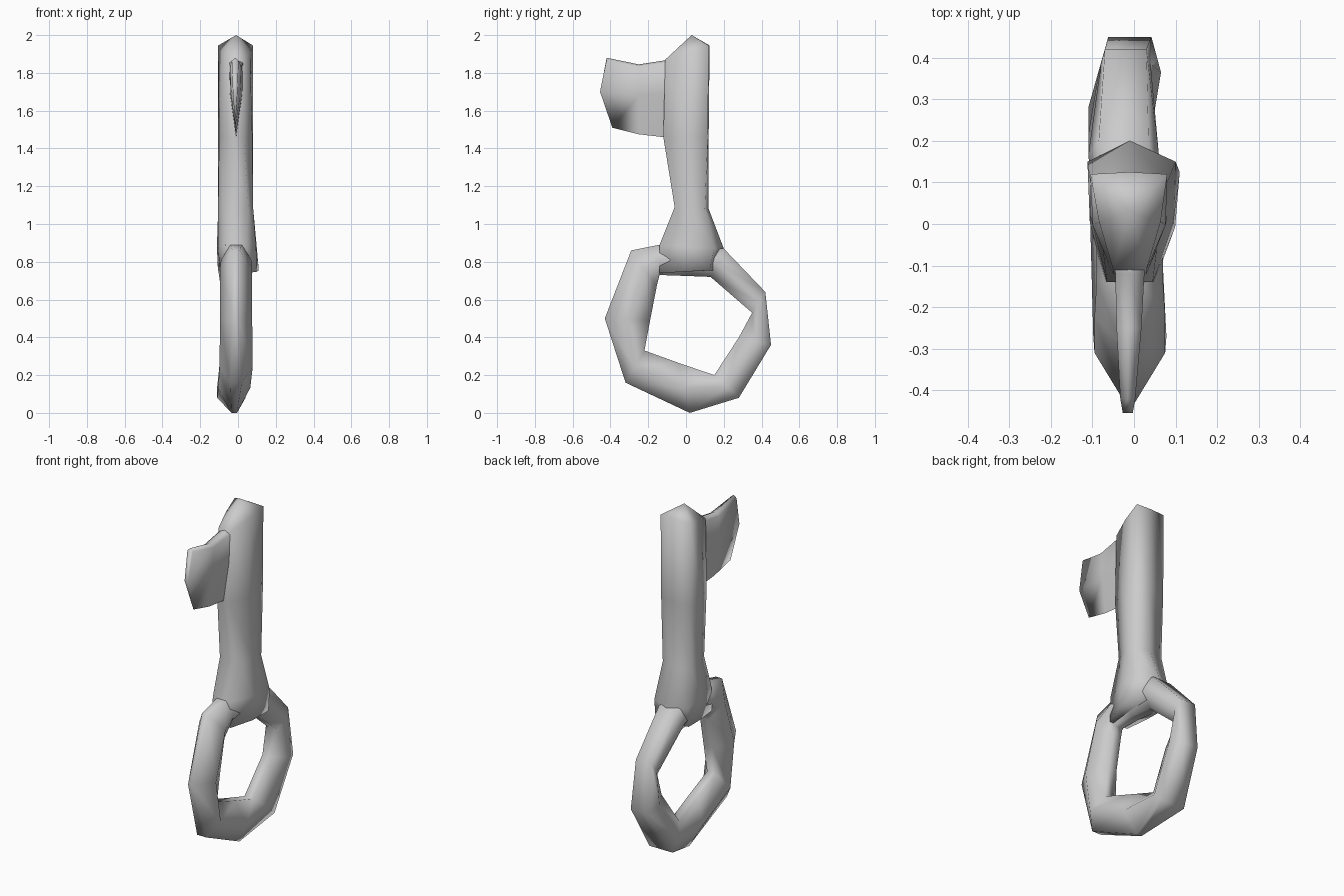
import bpy, bmesh

if "Cube" in bpy.data.objects:
    bpy.data.objects.remove(bpy.data.objects["Cube"])


def loft(name, sections, closed=False, apex=None):
    """Skin a list of equal-length point rings; optional loop closure or pointed cap."""
    bm = bmesh.new()
    rings = [[bm.verts.new(p) for p in s] for s in sections]
    n = len(rings[0])
    pairs = list(zip(rings, rings[1:]))
    if closed:
        pairs.append((rings[-1], rings[0]))
    for a, b in pairs:
        for i in range(n):
            j = (i + 1) % n
            bm.faces.new((a[i], a[j], b[j], b[i]))
    if not closed:
        bm.faces.new(rings[0][::-1])
        if apex:
            tip = bm.verts.new(apex)
            for i in range(n):
                bm.faces.new((rings[-1][i], rings[-1][(i + 1) % n], tip))
        else:
            bm.faces.new(rings[-1])
    bmesh.ops.recalc_face_normals(bm, faces=bm.faces)
    mesh = bpy.data.meshes.new(name)
    bm.to_mesh(mesh)
    bm.free()
    ob = bpy.data.objects.new(name, mesh)
    bpy.context.collection.objects.link(ob)
    bpy.ops.object.select_all(action='DESELECT')
    ob.select_set(True)
    bpy.context.view_layer.objects.active = ob
    bpy.ops.object.shade_smooth_by_angle(angle=2.4)
    return ob


# Ring handle: outer y, z, inner y, z, x centre, outer half width, side half width
stations = [
    (0.03, 0.88, 0.00, 0.725, -0.01, 0.04, 0.08),
    (-0.14, 0.89, -0.14, 0.73, -0.01, 0.03, 0.08),
    (-0.29, 0.86, -0.155, 0.67, -0.01, 0.02, 0.085),
    (-0.43, 0.50, -0.19, 0.49, -0.01, 0.012, 0.085),
    (-0.32, 0.16, -0.22, 0.33, -0.01, 0.03, 0.088),
    (0.02, 0.00, -0.04, 0.265, -0.02, 0.015, 0.085),
    (0.28, 0.08, 0.15, 0.20, -0.035, 0.075, 0.075),
    (0.45, 0.36, 0.28, 0.40, -0.01, 0.052, 0.075),
    (0.42, 0.64, 0.35, 0.53, -0.02, 0.05, 0.06),
    (0.20, 0.87, 0.13, 0.72, -0.025, 0.06, 0.085),
]


def bow_section(oy, oz, iy, iz, cx, wo, wm):
    def at(t, x):
        return (cx + x, oy + (iy - oy) * t, oz + (iz - oz) * t)
    return [at(0, -wo), at(0, wo), at(0.5, wm), at(1, 0.028), at(1, -0.028), at(0.5, -wm)]


loft("ring_handle", [bow_section(*s) for s in stations], closed=True)


# Shaft: wide back with corners, narrow front, flared where it joins the ring
def shaft_section(back, front, corner, zb, zf, right=0.08, left=-0.105, side=1.0, hw=0.04):
    ym, zm = (corner + front) / 2, (zb + zf) / 2
    return [(-0.01, back, zb), (right, corner, zb), (right * side, ym, zm),
            (hw - 0.01, front, zf), (-hw - 0.01, front, zf), (left * side, ym, zm),
            (left, corner, zb)]


loft("shaft", [
    shaft_section(0.15, -0.14, 0.125, 0.755, 0.74, 0.11, -0.105, 0.9, 0.06),
    shaft_section(0.20, -0.14, 0.15, 0.87, 0.89, 0.10, -0.112, 0.95, 0.055),
    shaft_section(0.12, -0.06, 0.10, 1.08, 1.09, hw=0.065),
    shaft_section(0.12, -0.12, 0.115, 1.46, 1.46, side=0.95),
    shaft_section(0.125, -0.11, 0.12, 1.945, 1.87, side=0.8),
], apex=(-0.01, 0.03, 2.0))

# Key bit: wedge blade, wider at the top and thin at the bottom
bit = []
for y, top, mid, bottom, cx, wt, wm in [
    (-0.05, 1.89, 1.70, 1.46, -0.01, 0.038, 0.035),
    (-0.12, 1.865, 1.69, 1.46, -0.01, 0.035, 0.032),
    (-0.25, 1.845, 1.68, 1.475, -0.012, 0.03, 0.024),
    (-0.42, 1.88, 1.70, 1.51, -0.015, 0.018, 0.012),
]:
    tip = y < -0.4
    ym, yb = (-0.455, -0.39) if tip else (y, y)
    bit.append([(cx - wt, y, top - 0.015), (cx, y, top), (cx + wt, y, top - 0.015),
                (cx + wm, ym, mid), (cx, yb, bottom), (cx - wm, ym, mid)])
loft("key_bit", bit)
